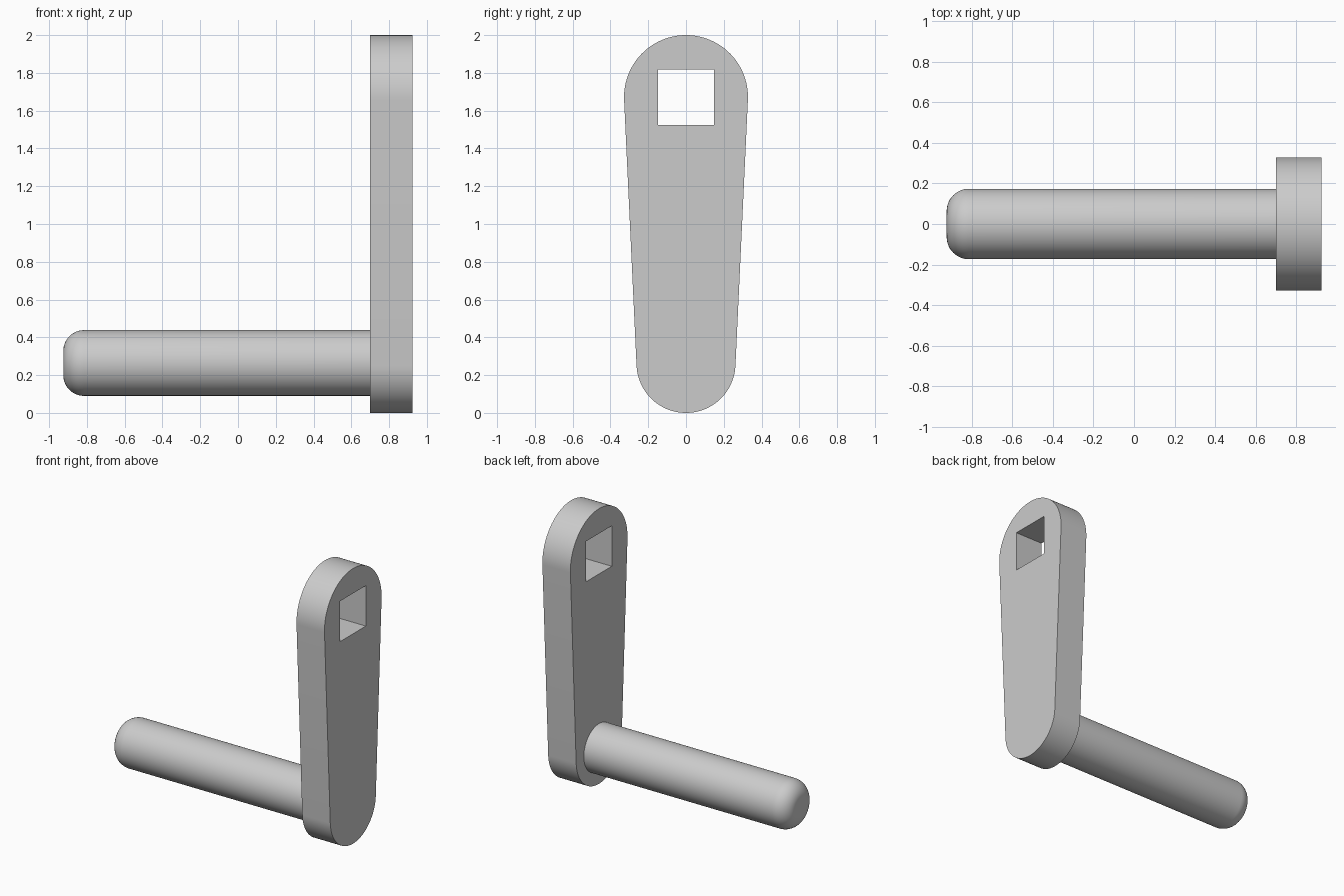
import bpy, bmesh
from math import sin, cos, pi, asin, radians
from mathutils import Matrix

if "Cube" in bpy.data.objects:
    bpy.data.objects.remove(bpy.data.objects["Cube"])

steel = bpy.data.materials.new("light_grey")
steel.use_nodes = True
GREY = (0.6, 0.6, 0.6, 1)
steel.diffuse_color = GREY
steel.node_tree.nodes["Principled BSDF"].inputs["Base Color"].default_value = GREY

ARM_IN, ARM_OUT = 0.70, 0.925
TOP_Z, TOP_R = 1.672, 0.328
LOW_Z, LOW_R = 0.262, 0.262


def make_object(name, bm):
    bmesh.ops.recalc_face_normals(bm, faces=bm.faces)
    mesh = bpy.data.meshes.new(name)
    bm.to_mesh(mesh)
    bm.free()
    mesh.materials.append(steel)
    obj = bpy.data.objects.new(name, mesh)
    bpy.context.collection.objects.link(obj)
    return obj


def activate(obj):
    bpy.ops.object.select_all(action="DESELECT")
    obj.select_set(True)
    bpy.context.view_layer.objects.active = obj


def arc(z, r, start, end, steps=48):
    angles = [start + (end - start) * i / steps for i in range(steps + 1)]
    return [(r * cos(a), z + r * sin(a)) for a in angles]


def extrude_outline(name, outline, x0, x1):
    bm = bmesh.new()
    face = bm.faces.new([bm.verts.new((x0, y, z)) for y, z in outline])
    extruded = bmesh.ops.extrude_face_region(bm, geom=[face], use_keep_orig=True)
    verts = [g for g in extruded["geom"] if isinstance(g, bmesh.types.BMVert)]
    bmesh.ops.translate(bm, vec=(x1 - x0, 0, 0), verts=verts)
    return make_object(name, bm)


# Arm: two round ends joined by tangent sides
tilt = asin((TOP_R - LOW_R) / (TOP_Z - LOW_Z))
outline = arc(TOP_Z, TOP_R, -tilt, pi + tilt) + arc(LOW_Z, LOW_R, pi + tilt, 2 * pi - tilt)
arm = extrude_outline("crank_arm", outline, ARM_IN, ARM_OUT)

# Square socket through the arm
h = 0.147
square = [(-h, TOP_Z - h), (h, TOP_Z - h), (h, TOP_Z + h), (-h, TOP_Z + h)]
cutter = extrude_outline("socket_cutter", square, ARM_IN - 0.1, ARM_OUT + 0.1)
cutter.hide_render = True
cut = arm.modifiers.new("square_socket", "BOOLEAN")
cut.operation, cut.solver, cut.object = "DIFFERENCE", "EXACT", cutter
activate(arm)
bpy.ops.object.modifier_apply(modifier=cut.name)
bpy.data.objects.remove(cutter)

# Handle: lathed pin with a rounded free end
TIP, PIN_R, ROUND = -0.925, 0.174, 0.11
profile = [(TIP, 0)]
for i in range(13):
    a = pi / 2 * i / 12
    profile.append((TIP + ROUND * (1 - sin(a)), PIN_R - ROUND * (1 - cos(a))))
profile[1:] = [(TIP + ROUND * (1 - cos(pi / 2 * i / 12)),
                PIN_R - ROUND + ROUND * sin(pi / 2 * i / 12)) for i in range(13)]
profile.append((ARM_IN, PIN_R))
bm = bmesh.new()
verts = [bm.verts.new((x, 0, r)) for x, r in profile]
edges = [bm.edges.new(pair) for pair in zip(verts, verts[1:])]
bmesh.ops.spin(bm, geom=verts + edges, cent=(0, 0, 0), axis=(1, 0, 0),
               angle=2 * pi, steps=64, use_merge=True)
bmesh.ops.remove_doubles(bm, verts=bm.verts, dist=0.0005)
bmesh.ops.transform(bm, matrix=Matrix.Translation((0, 0, LOW_Z + 0.002)), verts=bm.verts)
handle = make_object("handle_pin", bm)

for obj in (arm, handle):
    activate(obj)
    bpy.ops.object.shade_smooth_by_angle(angle=radians(30))
